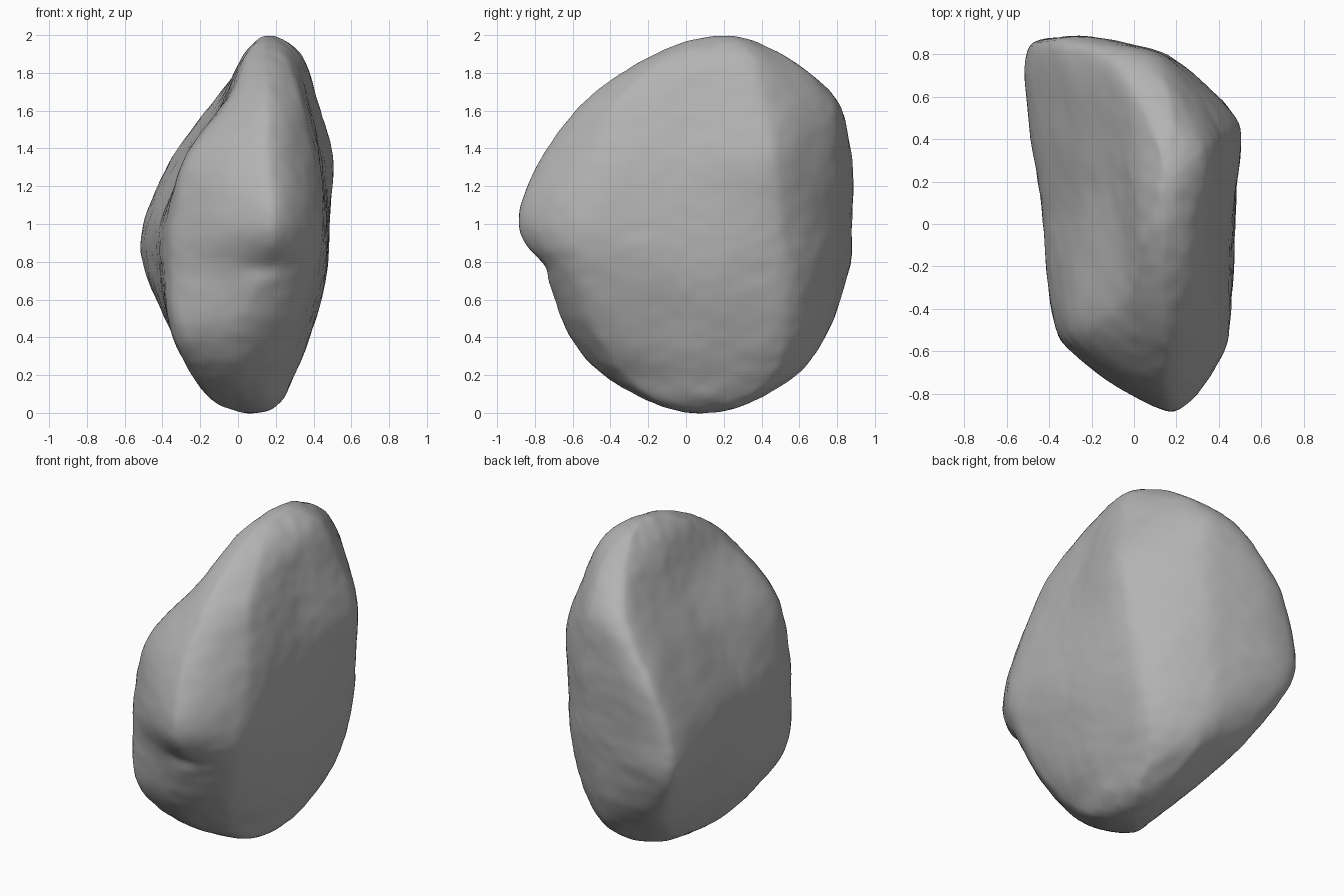
import bpy
import bmesh
import math
from mathutils import Vector, noise

AROUND_STEPS = 14   # samples between neighbouring corner lines
RISE_STEPS = 12     # samples between neighbouring levels

# Horizontal outlines of the boulder, keyed by height. Every outline runs
# front left edge, front nose, front right, right flank,
# back right corner, back middle, back left corner, left flank.
outlines = {
    .05: [(-.11, -.1), (.03, -.17), (.16, -.13), (.22, .08),
          (.19, .27), (.07, .32), (-.04, .24), (-.09, .08)],
    .2: [(-.23, -.34), (-.02, -.44), (.19, -.32), (.3, .05),
         (.26, .46), (.06, .58), (-.18, .44), (-.22, .06)],
    .42: [(-.33, -.52), (0, -.62), (.28, -.47), (.38, .02),
          (.35, .52), (.03, .74), (-.32, .67), (-.34, .06)],
    .74: [(-.34, -.55), (.13, -.75), (.39, -.56), (.465, 0),
          (.425, .53), (.08, .79), (-.47, .82), (-.42, .05)],
    1.0: [(-.33, -.55), (.17, -.885), (.43, -.58), (.475, 0),
          (.46, .5), (.11, .8), (-.48, .84), (-.42, .05)],
    1.35: [(-.26, -.51), (.15, -.77), (.4, -.48), (.45, .02),
           (.49, .47), (.14, .8), (-.34, .84), (-.26, .1)],
    1.66: [(-.04, -.36), (.15, -.52), (.33, -.36), (.38, .03),
           (.41, .42), (.13, .76), (-.11, .75), (-.08, .2)],
    1.9: [(.05, -.08), (.14, -.17), (.24, -.09), (.32, .15),
          (.32, .35), (.18, .5), (.07, .47), (.03, .2)],
}
bottom_tip = Vector((.08, .08, 0))
top_tip = Vector((.16, .2, 2))


def spline(a, b, c, d, t, tension):
    """Curve from b to c, steered by a and d; low tension gives tight corners."""
    start, end = (c - a) * tension, (d - b) * tension
    return (b + start * t + (3 * (c - b) - 2 * start - end) * t ** 2
            + (2 * (b - c) + start + end) * t ** 3)


def smooth_ring(points):
    """Closed curve through the points, with fairly tight corners."""
    n = len(points)
    return [spline(*(points[(i + k) % n] for k in (-1, 0, 1, 2)), s / AROUND_STEPS, .36)
            for i in range(n) for s in range(AROUND_STEPS)]


def beyond(tip, near):
    """Point past a tip that makes the skin run level across it."""
    return Vector((2 * tip.x - near.x, 2 * tip.y - near.y, near.z))


def smooth_column(points):
    """Curve from the bottom tip to the top tip, without the tips."""
    path = [beyond(bottom_tip, points[0]), bottom_tip, *points,
            top_tip, beyond(top_tip, points[-1])]
    curve = [spline(*path[i:i + 4], s / RISE_STEPS, .5)
             for i in range(len(path) - 3) for s in range(RISE_STEPS)]
    return curve[1:]


def weather(point, normal):
    """Broad undulations and fine chips of the stone surface."""
    broad = noise.noise(point * 4) * .006
    fine = noise.noise(point * 13) * .004
    return point + normal * (broad + fine)


# Skin of the boulder: rings joined by smooth columns
rings = [smooth_ring([Vector((x, y, z)) for x, y in outline])
         for z, outline in outlines.items()]
columns = [smooth_column(column) for column in zip(*rings)]

bm = bmesh.new()
grid = [[bm.verts.new(p) for p in column] for column in columns]
low, high = bm.verts.new(bottom_tip), bm.verts.new(top_tip)
for i, left in enumerate(grid):
    right = grid[(i + 1) % len(grid)]
    bm.faces.new((low, right[0], left[0]))
    bm.faces.new((high, left[-1], right[-1]))
    for j in range(len(left) - 1):
        bm.faces.new((left[j], right[j], right[j + 1], left[j + 1]))
bmesh.ops.recalc_face_normals(bm, faces=bm.faces)
bm.normal_update()

# Weathered surface and the short groove under the nose
groove = Vector((.14, -.78, .77))
moved = [weather(v.co, v.normal) for v in bm.verts]
for v, co in zip(bm.verts, moved):
    away = co - groove
    depth = math.exp(-(away.x / .12) ** 2 - (away.y / .2) ** 2 - (away.z / .06) ** 2)
    v.co = co + Vector((0, .025 * depth, 0))

mesh = bpy.data.meshes.new("boulder")
bm.to_mesh(mesh)
bm.free()

# Plain grey stone
stone = bpy.data.materials.new("stone grey")
stone.use_nodes = True
grey = (.45, .45, .45, 1)
stone.diffuse_color = grey
stone.node_tree.nodes["Principled BSDF"].inputs["Base Color"].default_value = grey
mesh.materials.append(stone)

default_cube = bpy.data.objects.get("Cube")
if default_cube:
    bpy.data.objects.remove(default_cube)

boulder = bpy.data.objects.new("boulder", mesh)
bpy.context.collection.objects.link(boulder)
bpy.context.view_layer.objects.active = boulder
boulder.select_set(True)
bpy.ops.object.shade_smooth_by_angle(angle=math.radians(40))
